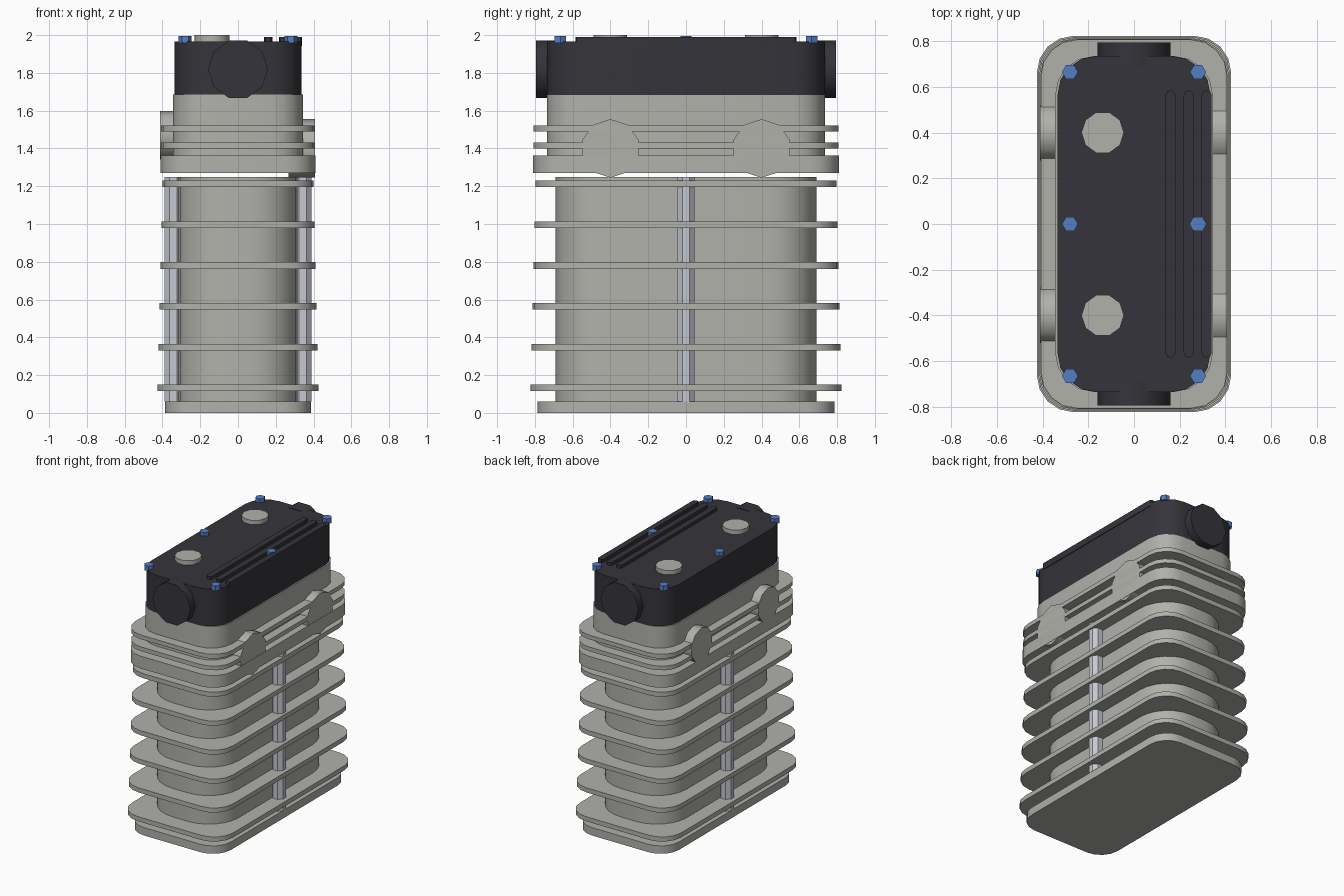
import bpy
import bmesh
import math
from mathutils import Matrix

cube = bpy.data.objects.get("Cube")
if cube:
    bpy.data.objects.remove(cube, do_unlink=True)


def material(name, rgb):
    m = bpy.data.materials.new(name)
    m.use_nodes = True
    color = (*rgb, 1.0)
    m.diffuse_color = color
    m.node_tree.nodes["Principled BSDF"].inputs["Base Color"].default_value = color
    return m


ALLOY = material("cast alloy", (0.44, 0.44, 0.41))
BLACK = material("charcoal paint", (0.035, 0.034, 0.043))
STEEL = material("bright steel", (0.56, 0.58, 0.63))
BLUE = material("blue bolt", (0.09, 0.21, 0.56))

TURN = {"x": Matrix.Rotation(math.pi / 2, 4, "Y"),
        "y": Matrix.Rotation(-math.pi / 2, 4, "X"),
        "z": Matrix.Identity(4)}


def prism(name, outline, depth, center, mat, axis="z"):
    """Extrude a flat outline along an axis, centred on a point."""
    bm = bmesh.new()
    face = bm.faces.new([bm.verts.new((x, y, -depth / 2)) for x, y in outline])
    grown = bmesh.ops.extrude_face_region(bm, geom=[face])["geom"]
    top = [v for v in grown if isinstance(v, bmesh.types.BMVert)]
    bmesh.ops.translate(bm, verts=top, vec=(0, 0, depth))
    bmesh.ops.transform(bm, matrix=TURN[axis], verts=bm.verts)
    bmesh.ops.recalc_face_normals(bm, faces=bm.faces)
    mesh = bpy.data.meshes.new(name)
    bm.to_mesh(mesh)
    bm.free()
    mesh.materials.append(mat)
    obj = bpy.data.objects.new(name, mesh)
    obj.location = center
    bpy.context.collection.objects.link(obj)
    bpy.ops.object.select_all(action="DESELECT")
    obj.select_set(True)
    bpy.context.view_layer.objects.active = obj
    bpy.ops.object.shade_smooth_by_angle(angle=math.radians(40))
    return obj


def ngon(radius, sides, start=0.0):
    angles = [start + math.tau * i / sides for i in range(sides)]
    return [(radius * math.cos(a), radius * math.sin(a)) for a in angles]


def rounded(hx, hy, radius, steps=4):
    """Rectangle outline with rounded corners."""
    pts = []
    for i, (sx, sy) in enumerate([(1, 1), (-1, 1), (-1, -1), (1, -1)]):
        for k in range(steps + 1):
            a = math.pi / 2 * (i + k / steps)
            pts.append((sx * (hx - radius) + radius * math.cos(a),
                        sy * (hy - radius) + radius * math.sin(a)))
    return pts


def slab(name, hx, hy, radius, z0, z1, mat=ALLOY, steps=4):
    return prism(name, rounded(hx, hy, radius, steps), z1 - z0,
                 (0, 0, (z0 + z1) / 2), mat)


# Lower block: foot, core and tapering stack of cooling fins
slab("base_plate", 0.387, 0.787, 0.15, 0, 0.06)
slab("block_core", 0.315, 0.69, 0.25, 0.06, 1.25, steps=6)
for i in range(6):
    z = 0.115 + 0.216 * i
    slab(f"block_fin_{i + 1}", 0.425 - 0.005 * i, 0.823 - 0.005 * i, 0.16, z, z + 0.035)

# Tie rods on both long sides
for side, sx in (("left", 1), ("right", -1)):
    prism(f"tie_rod_{side}", ngon(0.05, 8, math.pi / 8), 1.19,
          (sx * 0.343, 0, 0.655), STEEL)

# Head with its thick flange and two thin fins
slab("head_flange", 0.41, 0.81, 0.16, 1.27, 1.363)
slab("head_body", 0.345, 0.735, 0.17, 1.363, 1.685)
for i, z in enumerate((1.40, 1.49)):
    slab(f"head_fin_{i + 1}", 0.408, 0.807, 0.16, z, z + 0.032)

# Round ports on the long sides of the head, larger on the left
for end, sy in (("front", -1), ("back", 1)):
    prism(f"left_port_{end}", ngon(0.155, 10), 0.14, (0.338, sy * 0.4, 1.40), ALLOY, "x")
    prism(f"right_port_{end}", ngon(0.128, 10), 0.14, (-0.342, sy * 0.4, 1.47), ALLOY, "x")

# Dark cover with round end caps
slab("cover", 0.335, 0.735, 0.17, 1.685, 1.967, BLACK)
for end, sy in (("front", -1), ("back", 1)):
    prism(f"cover_end_cap_{end}", ngon(0.159, 10), 0.11,
          (0, sy * 0.74, 1.819), BLACK, "y")
    prism(f"cover_plug_{end}", ngon(0.093, 10), 0.05,
          (-0.137, sy * 0.4, 1.975), ALLOY)

# Raised ribs along the left of the cover
for i in range(3):
    prism(f"cover_rib_{i + 1}", rounded(0.022, 0.585, 0.0215, 2), 0.048,
          (0.16 + 0.079 * i, 0, 1.966), BLACK)

# Hex bolts around the cover edge
for sx in (-1, 1):
    for j, y in enumerate((-0.665, 0, 0.665)):
        side = "left" if sx > 0 else "right"
        prism(f"cover_bolt_{side}_{j + 1}", ngon(0.035, 6), 0.038,
              (sx * 0.28, y, 1.976), BLUE)
